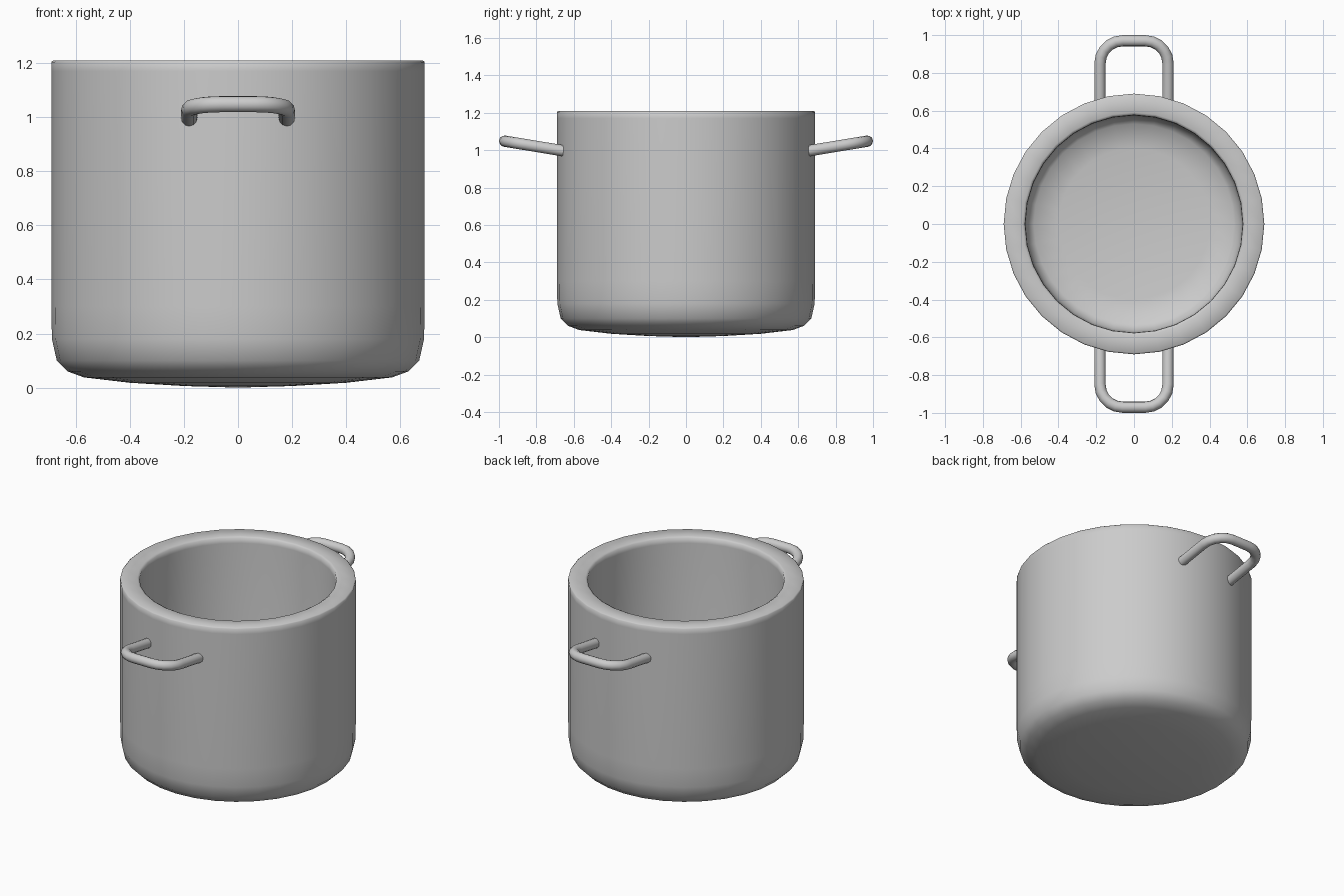
import bpy, bmesh, math
from mathutils import Vector

if "Cube" in bpy.data.objects:
    bpy.data.objects.remove(bpy.data.objects["Cube"])


def add_object(name, bm):
    bmesh.ops.recalc_face_normals(bm, faces=bm.faces)
    mesh = bpy.data.meshes.new(name)
    bm.to_mesh(mesh)
    bm.free()
    mesh.shade_smooth()
    obj = bpy.data.objects.new(name, mesh)
    bpy.context.collection.objects.link(obj)
    return obj


def lathe(name, profile, sides=32):
    """Spin (radius, z) points around z; radius 0 closes to a point."""
    bm = bmesh.new()
    rings = []
    for r, z in profile:
        count = 1 if r == 0 else sides
        rings.append([bm.verts.new((r * math.cos(math.tau * i / sides),
                                    r * math.sin(math.tau * i / sides), z))
                      for i in range(count)])
    for a, b in zip(rings, rings[1:]):
        for i in range(sides):
            j = (i + 1) % sides
            quad = [a[i % len(a)], a[j % len(a)], b[j % len(b)], b[i % len(b)]]
            bm.faces.new(list(dict.fromkeys(quad)))
    return add_object(name, bm)


def tube(name, path, radius, sides=12):
    """Round tube with capped ends along a planar path across x."""
    bm = bmesh.new()
    normal = (path[0] - path[1]).cross(Vector((1, 0, 0))).normalized()
    rings = []
    for k, p in enumerate(path):
        before = (p - path[k - 1]).normalized() if k else None
        after = (path[k + 1] - p).normalized() if k < len(path) - 1 else None
        tangent = ((before or after) + (after or before)).normalized()
        side = tangent.cross(normal).normalized()
        rings.append([bm.verts.new(p + radius * (math.cos(t) * side + math.sin(t) * normal))
                      for t in (math.tau * i / sides for i in range(sides))])
    for a, b in zip(rings, rings[1:]):
        for i in range(sides):
            j = (i + 1) % sides
            bm.faces.new((a[i], a[j], b[j], b[i]))
    bm.faces.new(rings[0])
    bm.faces.new(rings[-1])
    return add_object(name, bm)


# Pot body: domed base, straight wall, thick rim, hollow inside
lathe("pot_body", [
    (0, 0), (0.2, 0.006), (0.4, 0.018), (0.57, 0.038), (0.63, 0.06),
    (0.67, 0.10), (0.688, 0.18), (0.69, 0.30), (0.69, 1.17), (0.69, 1.204),
    (0.683, 1.21), (0.59, 1.21), (0.577, 1.203), (0.575, 1.17),
    (0.575, 0.26), (0.565, 0.19), (0.53, 0.15), (0.40, 0.13), (0, 0.115)])

# Loop handles: two legs rising outward, joined through rounded corners
HALF, OUT, BEND = 0.18, 0.97, 0.12
for name, s in (("front_handle", -1), ("back_handle", 1)):
    flat = [(HALF, 0.655)]
    for cx, start in ((HALF - BEND, 0), (BEND - HALF, 90)):
        for i in range(6):
            t = math.radians(start + 18 * i)
            flat.append((cx + BEND * math.cos(t), OUT - BEND + BEND * math.sin(t)))
    flat.append((-HALF, 0.655))
    path = [Vector((x, s * y, 0.996 + 0.165 * (y - 0.655))) for x, y in flat]
    obj = tube(name, path, 0.03)
    bpy.context.view_layer.objects.active = obj
    obj.select_set(True)
    bpy.ops.object.shade_smooth_by_angle(angle=math.radians(50))
    obj.select_set(False)
